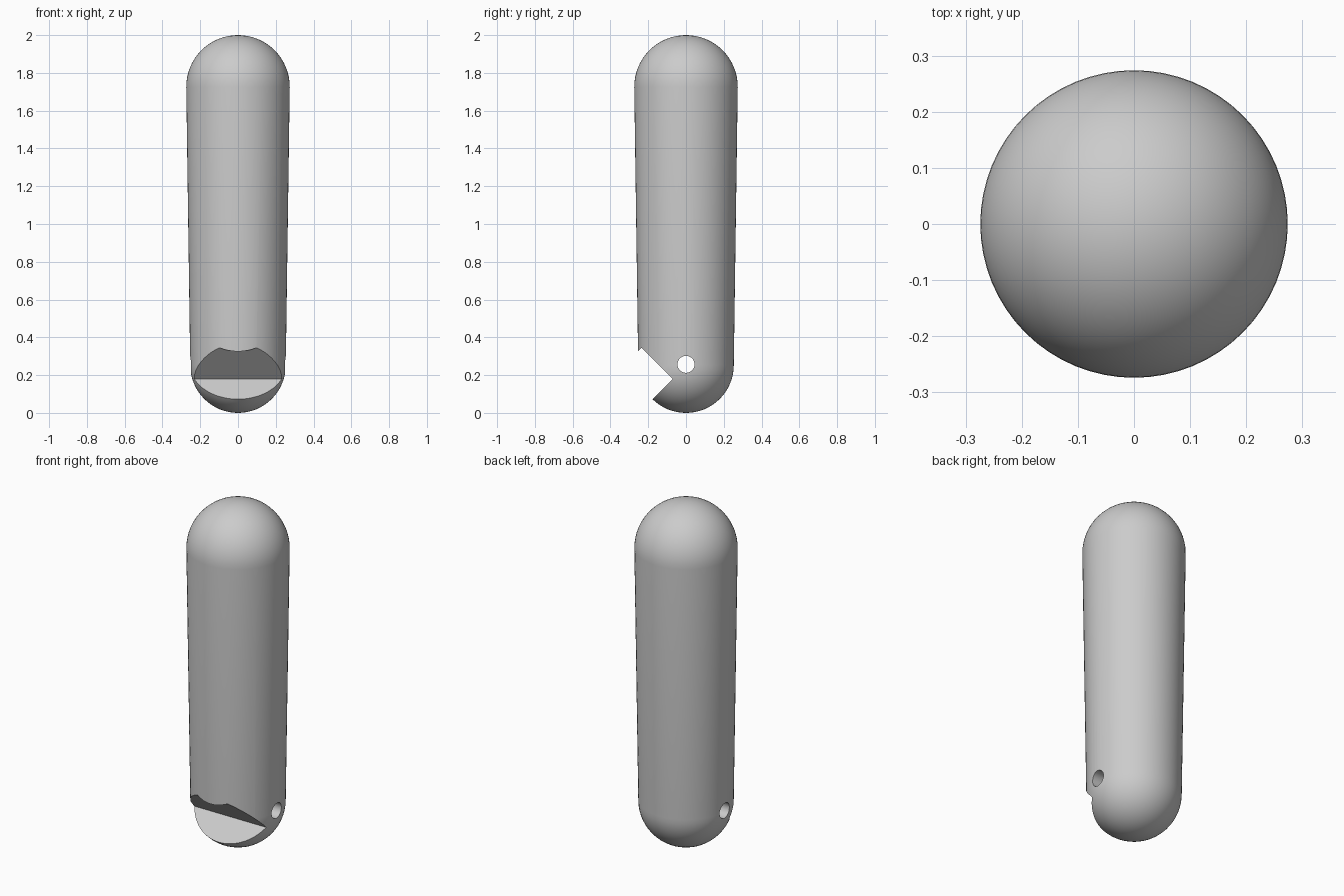
import bpy, bmesh, math
from mathutils import Matrix, Vector

cube = bpy.data.objects.get("Cube")
if cube:
    bpy.data.objects.remove(cube, do_unlink=True)

grey = bpy.data.materials.new("plain grey")
grey.use_nodes = True
colour = (0.6, 0.6, 0.6, 1)
grey.diffuse_color = colour
grey.node_tree.nodes["Principled BSDF"].inputs["Base Color"].default_value = colour

TOP_R, BOTTOM_R, HEIGHT = 0.274, 0.253, 2.0
SIDES, ARC_STEPS = 64, 16


def make_object(name, bm):
    bmesh.ops.recalc_face_normals(bm, faces=bm.faces)
    mesh = bpy.data.meshes.new(name)
    bm.to_mesh(mesh)
    bm.free()
    mesh.materials.append(grey)
    obj = bpy.data.objects.new(name, mesh)
    bpy.context.collection.objects.link(obj)
    return obj


def dome(radius, centre_z, start, end):
    angles = [start + (end - start) * i / ARC_STEPS for i in range(ARC_STEPS + 1)]
    return [Vector((radius * math.cos(a), 0, centre_z + radius * math.sin(a))) for a in angles]


# Tapered body with rounded ends, revolved about z
profile = dome(BOTTOM_R, BOTTOM_R, -math.pi / 2, 0) + dome(TOP_R, HEIGHT - TOP_R, 0, math.pi / 2)
profile[0].x = profile[-1].x = 0
bm = bmesh.new()
verts = [bm.verts.new(p) for p in profile]
edges = [bm.edges.new(pair) for pair in zip(verts, verts[1:])]
bmesh.ops.spin(bm, geom=verts + edges, cent=(0, 0, 0), axis=(0, 0, 1),
               angle=math.tau, steps=SIDES)
bmesh.ops.remove_doubles(bm, verts=bm.verts, dist=0.0001)
body = make_object("body", bm)

# Square notch cutter, tilted 45 degrees, inner corner inside the body
upper, lower = 0.233, 0.4
corner = Vector((0, -0.07, 0.18))
up_dir = Vector((0, -1, 1)).normalized()
down_dir = Vector((0, -1, -1)).normalized()
bm = bmesh.new()
ring = [corner, corner + up_dir * upper,
        corner + up_dir * upper + down_dir * lower, corner + down_dir * lower]
face = bm.faces.new([bm.verts.new(p + Vector((-0.5, 0, 0))) for p in ring])
side = bmesh.ops.extrude_face_region(bm, geom=[face])["geom"]
bmesh.ops.translate(bm, vec=(1, 0, 0), verts=[v for v in side if isinstance(v, bmesh.types.BMVert)])
notch = make_object("notch_cutter", bm)

# Cord hole cutter, running side to side
bm = bmesh.new()
bmesh.ops.create_cone(bm, cap_ends=True, segments=32, radius1=0.045, radius2=0.045, depth=1,
                      matrix=Matrix.Translation((0, 0, 0.257)) @ Matrix.Rotation(math.pi / 2, 4, 'Y'))
hole = make_object("cord_hole_cutter", bm)

for cutter in (notch, hole):
    cutter.hide_render = True
    cutter.hide_viewport = True
    mod = body.modifiers.new(cutter.name, 'BOOLEAN')
    mod.operation = 'DIFFERENCE'
    mod.solver = 'EXACT'
    mod.object = cutter

# Apply the cuts, then shade smooth with crisp cut edges
bpy.ops.object.select_all(action='DESELECT')
body.select_set(True)
bpy.context.view_layer.objects.active = body
for mod in list(body.modifiers):
    bpy.ops.object.modifier_apply(modifier=mod.name)
for cutter in (notch, hole):
    bpy.data.objects.remove(cutter, do_unlink=True)
bpy.ops.object.shade_smooth_by_angle(angle=math.radians(30))
